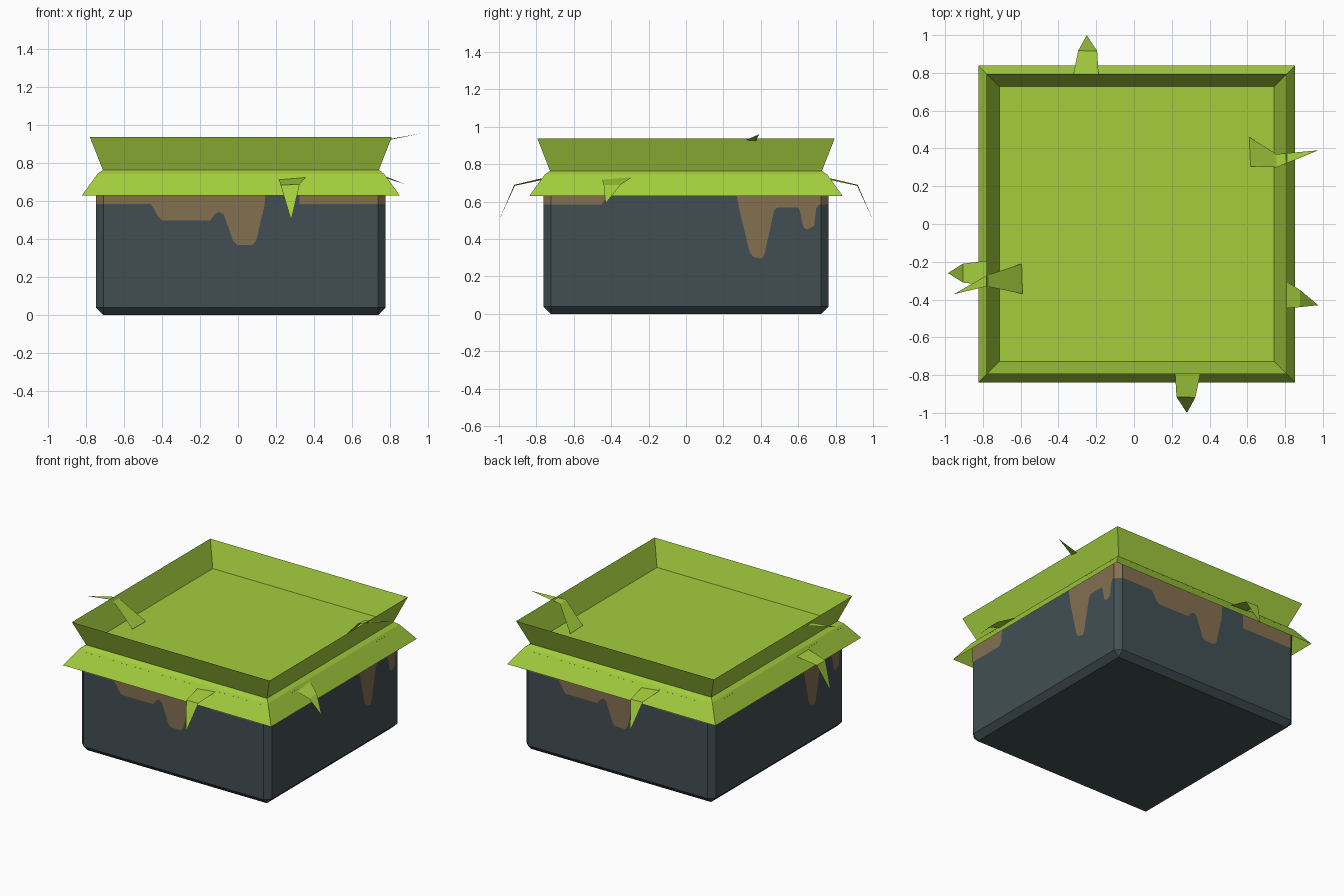
import bpy, bmesh, math
from mathutils import Matrix, Vector

if "Cube" in bpy.data.objects:
    bpy.data.objects.remove(bpy.data.objects["Cube"])

CX = 0.015    # centre of the pot in x
H = 0.763     # half width of the pot


def material(name, rgb):
    lin = [((c / 255 + 0.055) / 1.055) ** 2.4 for c in rgb]
    m = bpy.data.materials.new(name)
    m.diffuse_color = (*lin, 1)
    m.use_nodes = True
    m.node_tree.nodes["Principled BSDF"].inputs["Base Color"].default_value = m.diffuse_color
    return m


slate = material("slate grey", (66, 79, 84))
brown = material("earth brown", (132, 112, 80))
green = material("leaf green", (163, 205, 61))


def finish(name, bm, *mats):
    me = bpy.data.meshes.new(name)
    bm.to_mesh(me)
    bm.free()
    for m in mats:
        me.materials.append(m)
    ob = bpy.data.objects.new(name, me)
    bpy.context.collection.objects.link(ob)
    return ob


# Pot: box with chamfered sides and base, open under the grass
TOP = 0.73
bm = bmesh.new()
bmesh.ops.create_cube(bm, size=1, matrix=Matrix.Translation((CX, 0, TOP / 2))
                      @ Matrix.Diagonal((2 * H, 2 * H, TOP, 1)))
edges = [e for e in bm.edges if min(v.co.z for v in e.verts) < 0.01]
bmesh.ops.bevel(bm, geom=edges, offset=0.04, segments=1, affect='EDGES')
bmesh.ops.bisect_plane(bm, geom=bm.verts[:] + bm.edges[:] + bm.faces[:],
                       plane_co=(0, 0, 0.585), plane_no=(0, 0, 1))
bm.normal_update()
for f in bm.faces:    # soil stain runs round the chamfered corners
    if f.calc_center_median().z > 0.585 and abs(f.normal.x * f.normal.y) > 0.3:
        f.material_index = 1
finish("pot", bm, slate, brown)

# Soil stains: thin drip plates, the same on opposite sides
C = H - 0.04
front_drips = [
    [(-C, TOP), (-C, .585), (-.475, .585), (-.455, .555), (-.435, .52), (-.415, .50),
     (-.16, .50), (-.14, .53), (-.115, .545), (-.09, .53), (-.04, .39), (-.02, .37),
     (.06, .37), (.08, .39), (.125, .58), (.135, TOP)],
    [(.31, TOP), (.31, .585), (C, .585), (C, TOP)]]
side_drips = [
    [(-C, TOP), (-C, .585), (-.45, .585), (-.43, .62), (-.42, TOP)],
    [(.255, TOP), (.28, .58), (.34, .33), (.36, .305), (.405, .295), (.42, .32),
     (.47, .55), (.49, .57), (.595, .57), (.61, .55), (.625, .47), (.645, .45),
     (.685, .47), (.695, .56), (.71, .585), (C, .585), (C, TOP)]]
bm = bmesh.new()
for k in range(4):
    turn = Matrix.Translation((CX, 0, 0)) @ Matrix.Rotation(k * math.pi / 2, 4, 'Z')
    for outline in (side_drips if k % 2 else front_drips):
        bm.faces.new([bm.verts.new(turn @ Vector((u, -H - 0.003, z))) for u, z in outline])
finish("soil_stains", bm, brown)

# Grass: square rings for skirt and raised collar, plus the floor between
bm = bmesh.new()
rings = []
for h, z in [(.838, .63), (.755, .745), (.727, .765), (.795, .938)]:
    rings.append([bm.verts.new((CX + sx * h, sy * h, z))
                  for sx, sy in [(-1, -1), (1, -1), (1, 1), (-1, 1)]])
for a, b in zip(rings, rings[1:]):
    for i in range(4):
        j = (i + 1) % 4
        bm.faces.new((a[i], a[j], b[j], b[i]))
bm.faces.new(rings[2])
finish("grass_skirt_and_collar", bm, green)

# Grass blades: base pair, fold pair, tip
front = [(.215, -.75, .72), (.36, -.75, .73), (.325, -.918, .69), (.225, -.915, .685), (.28, -1, .50)]
blades = {
    "front_blade": front,
    "back_blade": [(2 * CX - x, -y, z) for x, y, z in front],
    "left_blade": [(-.74, -.19, .725), (-.74, -.33, .725), (-.905, -.31, .69),
                   (-.905, -.21, .69), (-.985, -.26, .50)],
    "right_blade": [(.77, -.45, .725), (.77, -.28, .735), (.88, -.35, .69),
                    (.88, -.44, .69), (.975, -.43, .59)],
    "upper_right_blade": [(.617, .305, .77), (.61, .46, .77), (.755, .37, .915),
                          (.755, .30, .92), (.976, .39, .96)],
    "upper_left_blade": [(-.59, -.37, .775), (-.595, -.21, .77), (-.78, -.272, .922),
                         (-.78, -.33, .922), (-.955, -.372, .92)],
}
for name, pts in blades.items():
    bm = bmesh.new()
    v = [bm.verts.new(p) for p in pts]
    bm.faces.new(v[:4])
    bm.faces.new((v[3], v[2], v[4]))
    bm.normal_update()
    if bm.faces[:][0].normal.z < 0:
        bmesh.ops.reverse_faces(bm, faces=bm.faces[:])
    finish(name, bm, green)
